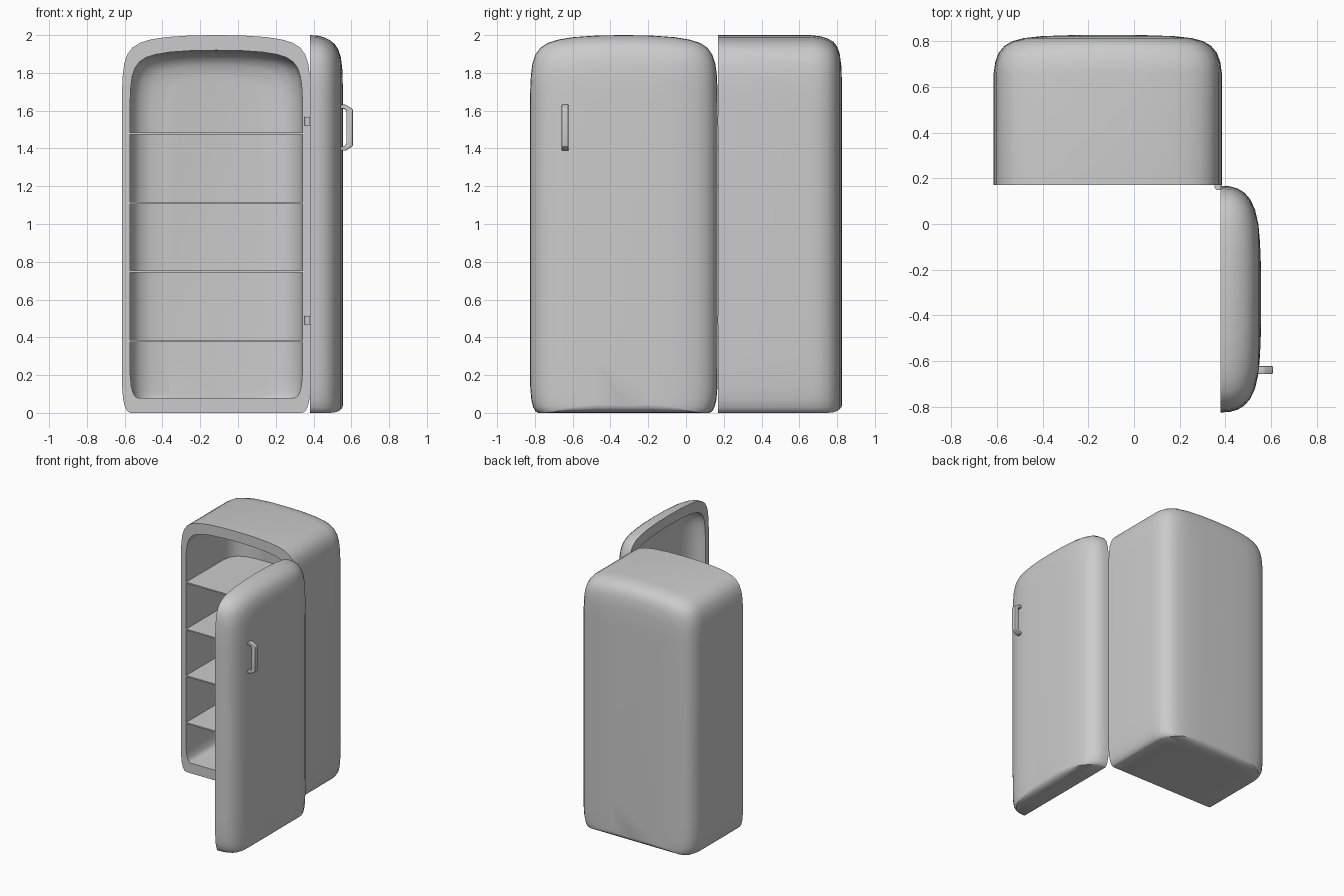
import bpy, bmesh, math
from mathutils import Vector

if "Cube" in bpy.data.objects:
    bpy.data.objects.remove(bpy.data.objects["Cube"])

# Right half of the rounded outline (half width, height), bottom to top
HALF = [(0.25, 0), (0.455, 0), (0.47, 0.008), (0.483, 0.03), (0.493, 0.07), (0.499, 0.14),
        (0.5, 0.3), (0.5, 1.62), (0.4985, 1.72), (0.495, 1.79), (0.487, 1.85), (0.471, 1.897),
        (0.445, 1.933), (0.405, 1.959), (0.35, 1.976), (0.27, 1.989), (0.14, 1.998)]
OUTLINE = HALF + [(0, 2.0)] + [(-u, z) for u, z in reversed(HALF)] + [(0, 0)]


def finish(bm, name, angle=32):
    bmesh.ops.recalc_face_normals(bm, faces=bm.faces)
    me = bpy.data.meshes.new(name)
    bm.to_mesh(me)
    bm.free()
    ob = bpy.data.objects.new(name, me)
    bpy.context.collection.objects.link(ob)
    bpy.ops.object.select_all(action='DESELECT')
    ob.select_set(True)
    bpy.context.view_layer.objects.active = ob
    bpy.ops.object.shade_smooth_by_angle(angle=math.radians(angle))
    return ob


def loft(name, sections, place):
    """Sections: depth, side inset, top inset, bottom inset of the outline."""
    bm = bmesh.new()
    loops = []
    for d, du, dt, db in sections:
        loops.append([bm.verts.new(place(u * (0.5 - du) / 0.5, d, db + z * (2 - dt - db) / 2))
                      for u, z in OUTLINE])
    n = len(OUTLINE)
    for a, b in zip(loops, loops[1:]):
        for i in range(n):
            j = (i + 1) % n
            bm.faces.new((a[i], a[j], b[j], b[i]))
    bm.faces.new(loops[0])
    bm.faces.new(loops[-1])
    return finish(bm, name)


def prism(name, pts, offset, bevel=0.0):
    bm = bmesh.new()
    f = bm.faces.new([bm.verts.new(p) for p in pts])
    r = bmesh.ops.extrude_face_region(bm, geom=[f])
    bmesh.ops.translate(bm, vec=Vector(offset),
                        verts=[v for v in r['geom'] if isinstance(v, bmesh.types.BMVert)])
    if bevel:
        bmesh.ops.bevel(bm, geom=bm.edges[:], offset=bevel, segments=2, profile=0.5,
                        affect='EDGES')
    return finish(bm, name)


# Cabinet: inner cavity from the back wall to the rim, then the outer shell to the rear
CX = -0.115
CAVITY = [(0.17, 0.043, 0.08, 0.08), (0.64, 0.045, 0.085, 0.08), (0.70, 0.058, 0.095, 0.08),
          (0.745, 0.095, 0.12, 0.08), (0.77, 0.15, 0.16, 0.08), (0.782, 0.24, 0.22, 0.08)]
SHELL = [(0.17, 0, 0, 0), (0.66, 0, 0, 0), (0.71, 0.007, 0.006, 0), (0.75, 0.022, 0.018, 0),
         (0.78, 0.047, 0.035, 0.003), (0.80, 0.08, 0.06, 0.010), (0.814, 0.13, 0.10, 0.02),
         (0.823, 0.21, 0.17, 0.03), (0.827, 0.33, 0.30, 0.045)]
loft("cabinet", CAVITY[::-1] + SHELL, lambda u, d, z: (CX + u, d, z))

# Shelves follow the plan shape of the cavity
for k, z in enumerate((0.38, 0.748, 1.112, 1.48)):
    right = [(0.5 - du, max(d, 0.175)) for d, du, _, _ in CAVITY]
    plan = right + [(-u, y) for u, y in reversed(right)]
    prism(f"shelf_{k + 1}", [(CX + u, y, z - 0.005) for u, y in plan], (0, 0, 0.01))

# Door, swung open: recessed lining, then the bowed outer skin
DOOR_IN = [(0.38, 0.043, 0.08, 0.08), (0.42, 0.048, 0.083, 0.08), (0.46, 0.075, 0.1, 0.08),
           (0.49, 0.125, 0.13, 0.08), (0.507, 0.21, 0.19, 0.08)]
DOOR_OUT = [(0.38, 0, 0, 0), (0.42, 0.003, 0.002, 0), (0.455, 0.013, 0.011, 0),
            (0.485, 0.032, 0.026, 0), (0.51, 0.062, 0.045, 0.002), (0.53, 0.105, 0.075, 0.008),
            (0.545, 0.17, 0.12, 0.018), (0.552, 0.25, 0.18, 0.028), (0.556, 0.35, 0.30, 0.04)]
loft("door", DOOR_IN[::-1] + DOOR_OUT, lambda u, d, z: (d, -0.329 + u * 0.994, z))

# Handle: angular C-shaped grip
upper = [(0.525, 0.122), (0.57, 0.122), (0.608, 0.098)]
inner = [(0.574, 0.085), (0.564, 0.1), (0.525, 0.1)]
grip = upper + [(x, -z) for x, z in upper[::-1]] + [(x, -z) for x, z in inner[::-1]] + inner
prism("handle", [(x, -0.658, 1.51 + z) for x, z in grip], (0, 0.036, 0), 0.005)

# Hinges joining the door to the cabinet
for name, z in (("lower_hinge", 0.49), ("upper_hinge", 1.545)):
    bm = bmesh.new()
    bmesh.ops.create_cone(bm, cap_ends=True, segments=16, radius1=0.016, radius2=0.016, depth=0.045)
    bmesh.ops.translate(bm, vec=(0.369, 0.164, z), verts=bm.verts)
    finish(bm, name)
